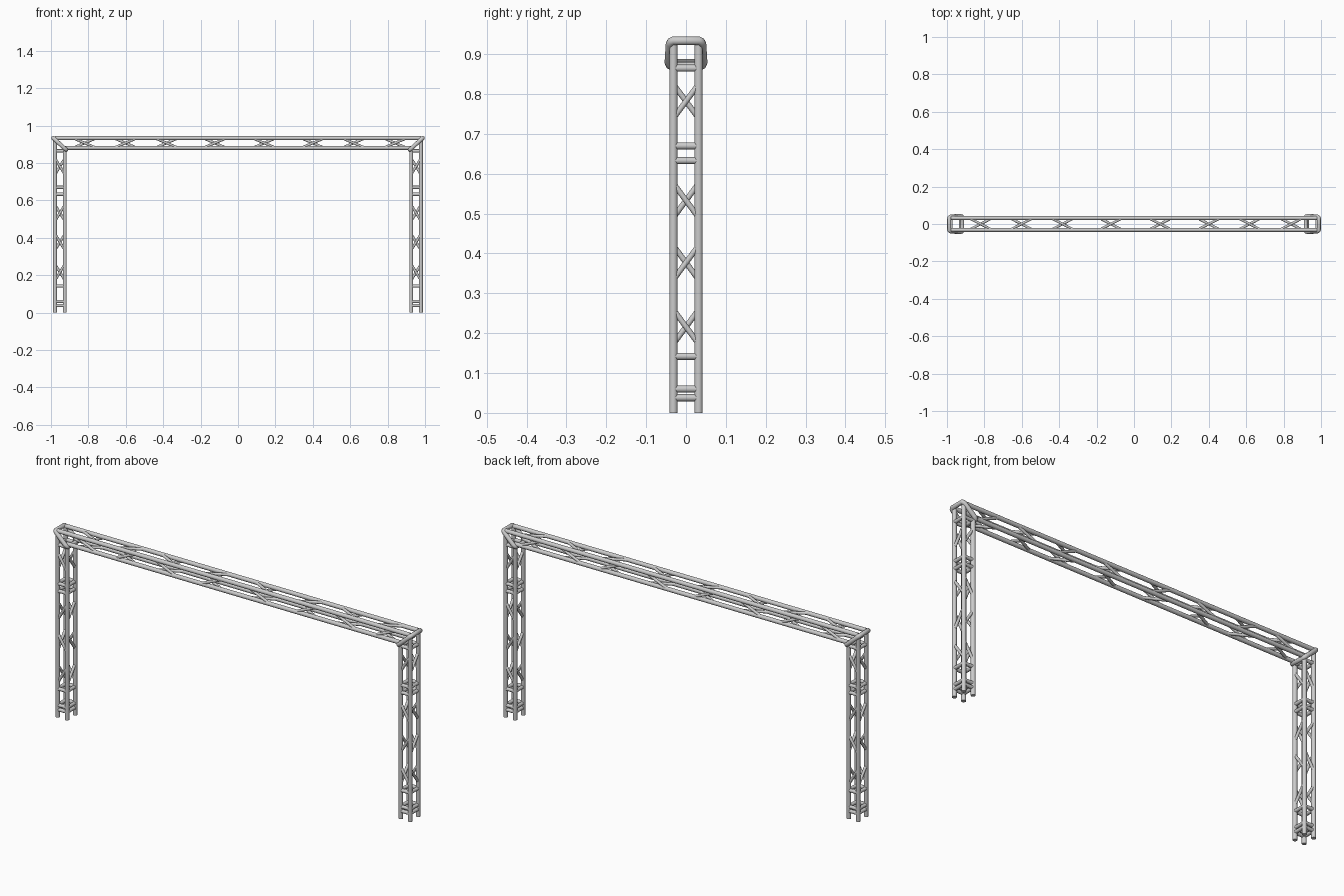
import bpy, bmesh
from mathutils import Vector, Matrix

if "Cube" in bpy.data.objects:
    bpy.data.objects.remove(bpy.data.objects["Cube"])

W = 0.0315                    # half width of truss in y
XO, XI = 0.978, 0.926         # outer / inner leg chords
ZT, ZB = 0.933, 0.881         # top / bottom beam chords
R = 0.0105


def rod(bm, a, b, r, sides=14):
    a, b = Vector(a), Vector(b)
    d = b - a
    m = Matrix.Translation((a + b) / 2) @ d.to_track_quat('Z', 'Y').to_matrix().to_4x4()
    bmesh.ops.create_cone(bm, cap_ends=True, segments=sides, radius1=r, radius2=r,
                          depth=d.length, matrix=m)


def finish(name, bm):
    me = bpy.data.meshes.new(name)
    bm.to_mesh(me)
    bm.free()
    ob = bpy.data.objects.new(name, me)
    bpy.context.collection.objects.link(ob)
    bpy.ops.object.select_all(action='DESELECT')
    ob.select_set(True)
    bpy.context.view_layer.objects.active = ob
    bpy.ops.object.shade_smooth_by_angle()
    return ob


def diagonals(bm, corners, place, centers, rise, r):
    """One slanted brace per face at each station; opposite faces cross over."""
    for i, c in enumerate(centers):
        s = 1 if i % 2 == 0 else -1
        for k in range(4):
            p, q = corners[k], corners[(k + 1) % 4]
            rod(bm, place(p, c - s * rise / 2), place(q, c + s * rise / 2), r)


# Legs
for side, name in ((-1, "left"), (1, "right")):
    corners = [(side * XO, -W), (side * XI, -W), (side * XI, W), (side * XO, W)]
    at = lambda p, z: (p[0], p[1], z)
    bm = bmesh.new()
    for p in corners:
        rod(bm, at(p, 0), at(p, ZT if abs(p[0]) == XO else ZB), R)
    finish(name + "_leg_tubes", bm)

    bm = bmesh.new()
    for z in (0.038, 0.06, 0.142, 0.633, 0.67, 0.865):
        for k in range(4):
            rod(bm, at(corners[k], z), at(corners[(k + 1) % 4], z), 0.0088)
    diagonals(bm, corners, at, (0.216, 0.377, 0.533, 0.782), 0.085, 0.007)
    finish(name + "_leg_braces", bm)

# Beam
corners = [(-W, ZB), (W, ZB), (W, ZT), (-W, ZT)]
at = lambda p, x: (x, p[0], p[1])
bm = bmesh.new()
for p in corners:
    e = XO if p[1] == ZT else XI
    rod(bm, at(p, -e), at(p, e), R)
finish("beam_tubes", bm)
bm = bmesh.new()
diagonals(bm, corners, at, (-0.82, -0.602, -0.382, -0.124, 0.14, 0.40, 0.618, 0.84), 0.122, 0.007)
finish("beam_braces", bm)

# Diagonal corner frames: rounded tube loops in the mitre plane
TOP, BOT = Vector((0.988, 0, 0.934)), Vector((0.918, 0, 0.870))
loop = [(0.0, 0.032), (0.04, 0.037), (0.12, 0.040), (0.85, 0.043),
        (0.95, 0.041), (1.0, 0.035)]
loop = loop + [(t, -y) for t, y in reversed(loop)]
for side, name in ((-1, "left"), (1, "right")):
    cu = bpy.data.curves.new(name + "_corner_frame", 'CURVE')
    cu.dimensions = '3D'
    cu.bevel_depth = 0.011
    cu.bevel_resolution = 3
    sp = cu.splines.new('POLY')
    sp.points.add(len(loop) - 1)
    for pt, (t, y) in zip(sp.points, loop):
        v = TOP.lerp(BOT, t)
        pt.co = (side * v.x, y, v.z, 1)
    sp.use_cyclic_u = True
    sp.use_smooth = True
    bpy.context.collection.objects.link(bpy.data.objects.new(name + "_corner_frame", cu))
